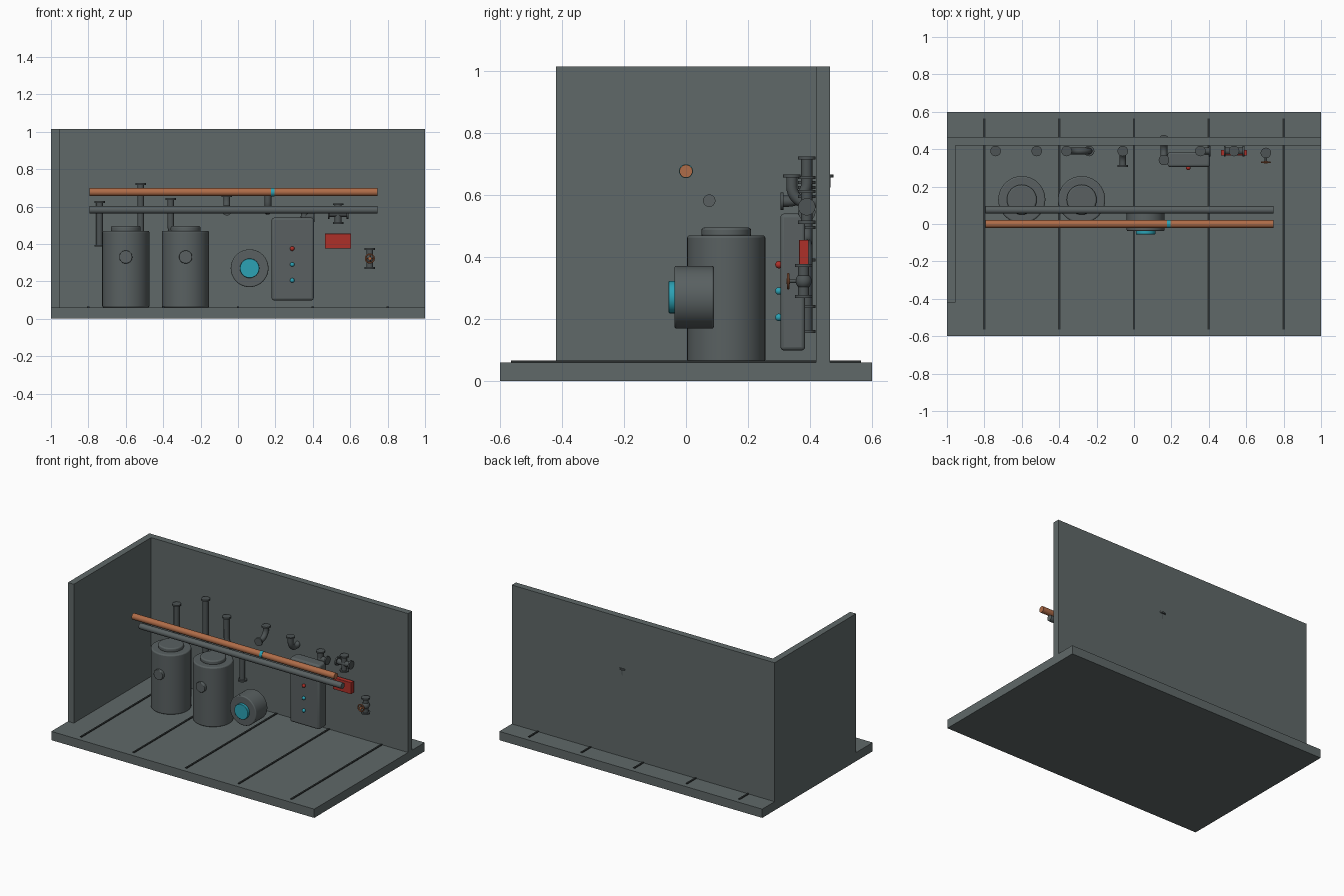
import bpy
from math import pi, sin, cos
from mathutils import Vector

cube = bpy.data.objects.get("Cube")
if cube:
    bpy.data.objects.remove(cube, do_unlink=True)


def material(name, r, g, b):
    m = bpy.data.materials.new(name)
    m.use_nodes = True
    m.diffuse_color = (r, g, b, 1)
    m.node_tree.nodes["Principled BSDF"].inputs["Base Color"].default_value = (r, g, b, 1)
    return m


WALL = material("slate grey", .115, .14, .14)
STEEL = material("steel grey", .1, .118, .12)
IRON = material("iron grey", .075, .088, .09)
DARK = material("dark seam", .025, .03, .03)
COPPER = material("copper orange", .43, .15, .065)
RED = material("signal red", .42, .03, .022)
TEAL = material("teal", .025, .36, .46)

X, Y, Z = Vector((1, 0, 0)), Vector((0, 1, 0)), Vector((0, 0, 1))
PIPE_Y, PIPE_R, FLANGE_R = .39, .018, .028


def finish(ob, name, mat, bevel=0):
    ob.name = name
    ob.data.materials.append(mat)
    if bevel:
        mod = ob.modifiers.new("soft edge", "BEVEL")
        mod.width, mod.segments, mod.limit_method = bevel, 3, "ANGLE"
    bpy.ops.object.shade_smooth_by_angle()
    return ob


def box(name, mat, x, y, z, bevel=0):
    """Box given by its (min, max) range on each axis."""
    bpy.ops.mesh.primitive_cube_add(size=1, location=[sum(r) / 2 for r in (x, y, z)])
    ob = bpy.context.object
    ob.scale = [r[1] - r[0] for r in (x, y, z)]
    bpy.ops.object.transform_apply(location=False, rotation=False)
    return finish(ob, name, mat, bevel)


def rod(name, mat, a, b, r, bevel=0, sides=32):
    """Cylinder from point a to point b."""
    a, b = Vector(a), Vector(b)
    bpy.ops.mesh.primitive_cylinder_add(
        vertices=sides, radius=r, depth=(b - a).length, location=(a + b) / 2,
        rotation=(b - a).to_track_quat("Z", "Y").to_euler())
    return finish(bpy.context.object, name, mat, bevel)


def ball(name, mat, at, r):
    bpy.ops.mesh.primitive_uv_sphere_add(segments=20, ring_count=12, radius=r, location=at)
    return finish(bpy.context.object, name, mat)


def flange(name, end, out):
    """Flat collar whose outer face sits at the pipe end."""
    end = Vector(end)
    rod(name, IRON, end - out * .01, end, FLANGE_R, sides=24)


def arc(center, start, end, r, steps=8):
    """Quarter arc from direction start to direction end."""
    return [Vector(center) + r * (cos(t) * start + sin(t) * end)
            for t in (pi / 2 * i / steps for i in range(steps + 1))]


def tube(name, points):
    """Round pipe along a path with a flange at both ends."""
    points = [Vector(p) for p in points]
    data = bpy.data.curves.new(name, "CURVE")
    data.dimensions = "3D"
    data.bevel_depth, data.bevel_resolution, data.use_fill_caps = PIPE_R, 4, True
    line = data.splines.new("POLY")
    line.points.add(len(points) - 1)
    for p, co in zip(line.points, points):
        p.co = (*co, 1)
    ob = bpy.data.objects.new(name, data)
    bpy.context.collection.objects.link(ob)
    data.materials.append(IRON)
    flange(name + "_start_flange", points[0], (points[0] - points[1]).normalized())
    flange(name + "_end_flange", points[-1], (points[-1] - points[-2]).normalized())


# Room shell and floor seams
box("floor_slab", WALL, (-1, 1), (-.6, .6), (0, .06))
box("back_wall", WALL, (-1, 1), (.42, .465), (.06, 1.015))
box("side_wall", WALL, (-1, -.955), (-.42, .42), (.06, 1.015))
for i in range(-2, 3):
    box("floor_seam", DARK, (i * .4 - .006, i * .4 + .006), (-.565, .565), (.058, .065))

# Storage tanks with caps and round gauges
for x in (-.6, -.28):
    rod("tank_body", STEEL, (x, .13, .06), (x, .13, .47), .126, .008, 48)
    rod("tank_cap", STEEL, (x, .13, .465), (x, .13, .495), .08, .008)
    rod("tank_gauge", STEEL, (x, -.012, .33), (x, .03, .33), .035, .004)

# Pump
rod("pump_body", STEEL, (.062, -.037, .27), (.062, .09, .27), .101, .006, 48)
rod("pump_face", TEAL, (.062, -.056, .27), (.062, -.03, .27), .052, .003)

# Control cabinet with lamps, and alarm box
box("control_cabinet", STEEL, (.18, .405), (.305, .385), (.098, .54), .012)
for mat, z in ((RED, .375), (TEAL, .29), (TEAL, .205)):
    ball("cabinet_lamp", mat, (.29, .3, z), .012)
box("alarm_box", RED, (.465, .605), (.365, .396), (.375, .455), .002)

# Long horizontal pipes
rod("copper_pipe", COPPER, (-.795, 0, .677), (.745, 0, .677), .021)
rod("copper_pipe_band", TEAL, (.176, 0, .677), (.196, 0, .677), .0225)
rod("grey_pipe", STEEL, (-.795, .075, .582), (.745, .075, .582), .02)

# Straight risers
tube("short_riser", [(-.74, PIPE_Y, .385), (-.74, PIPE_Y, .63)])
tube("tall_riser", [(-.52, PIPE_Y, .155), (-.52, PIPE_Y, .725)])

# Offset riser: down, sideways, and down again
bend = .06
tube("offset_riser",
     [(-.36, PIPE_Y, .645)]
     + arc((-.36 + bend, PIPE_Y, .44 + bend), -X, -Z, bend)
     + arc((-.24 - bend, PIPE_Y, .44 - bend), Z, X, bend)[1:]
     + [(-.24, PIPE_Y, .235)])

# Elbow turning to the front
tube("elbow_pipe",
     [(-.06, PIPE_Y, .662)]
     + arc((-.06, PIPE_Y - .06, .64), Y, -Z, .06)
     + [(-.06, .305, .58)])

# Return bend, its rear leg set into the wall
r = .053
center = (.16, .395, .627)
tube("return_bend",
     [(.16, .395 - r, .667)]
     + arc(center, -Y, -Z, r) + arc(center, -Z, Y, r)[1:]
     + [(.16, .395 + r, .667)])

# Tee and cross fittings
tee, cross = Vector((.355, PIPE_Y, .545)), Vector((.535, PIPE_Y, .562))
for name, mid, dirs in (("tee", tee, (Z, -Z, X)), ("cross", cross, (Z, -Z, X, -X))):
    for d in dirs:
        tip = mid + d * .055
        rod(name + "_arm", IRON, mid, tip, PIPE_R, sides=24)
        flange(name + "_flange", tip, d)
    ball(name + "_hub", IRON, mid, PIPE_R * 1.1)

# Valve with handwheel
mid = Vector((.705, .38, .322))
rod("valve_pipe", IRON, mid - Z * .055, mid + Z * .055, PIPE_R)
ball("valve_body", IRON, mid, .026)
for d in (Z, -Z):
    flange("valve_flange", mid + d * .055, d)
wheel = mid - Y * .05
rod("valve_stem", IRON, mid, wheel - Y * .006, .006, sides=16)
bpy.ops.mesh.primitive_torus_add(location=wheel, rotation=(pi / 2, 0, 0), major_radius=.023,
                                 minor_radius=.004, major_segments=32, minor_segments=10)
finish(bpy.context.object, "valve_wheel", COPPER)
for i in range(2):
    d = (X if i else Z) * .022
    rod("valve_wheel_spoke", COPPER, wheel - d, wheel + d, .003, sides=10)
rod("valve_wheel_hub", COPPER, wheel - Y * .006, wheel + Y * .006, .009, sides=16)
